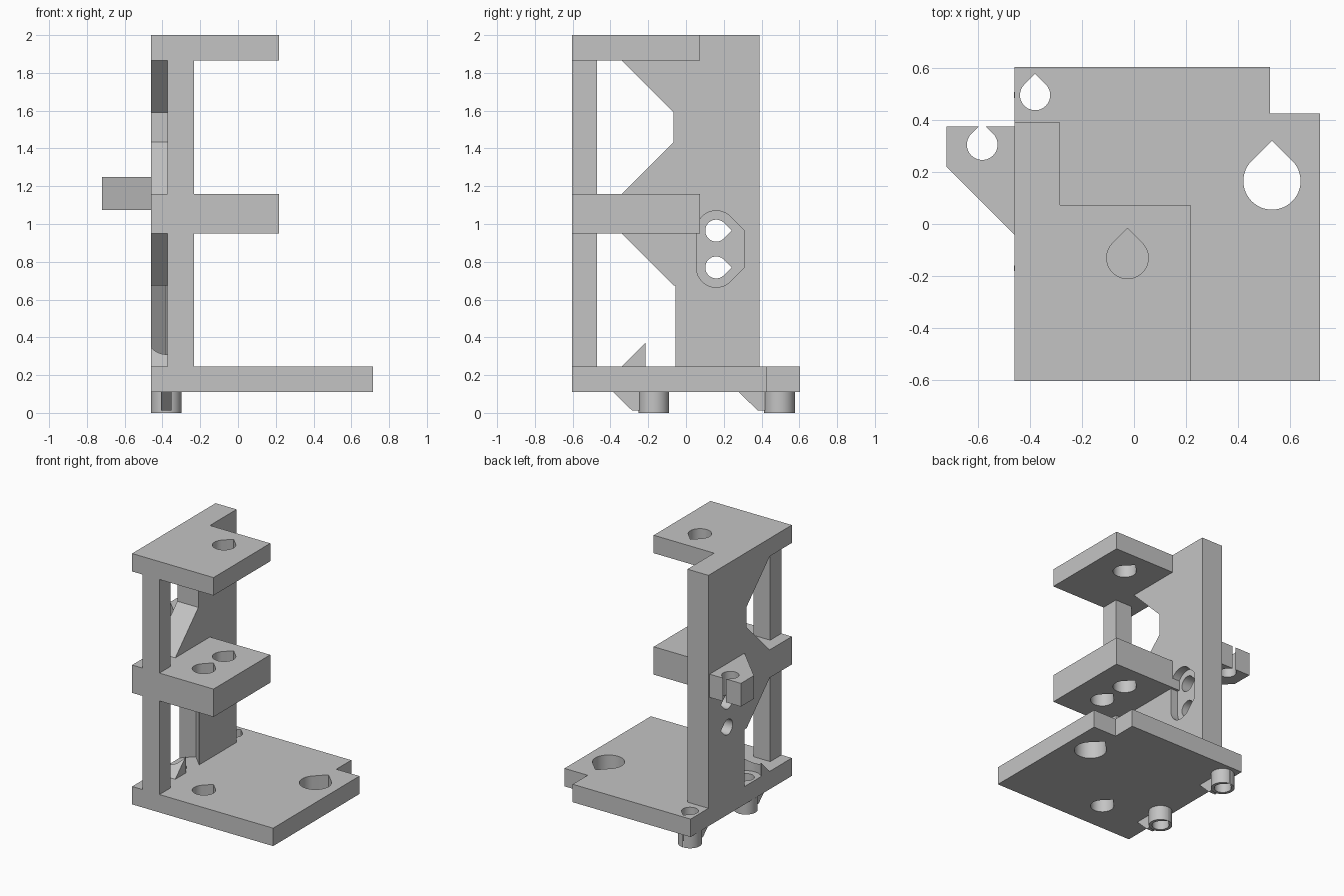
import bpy
import bmesh
from math import sin, cos, radians, sqrt

cube = bpy.data.objects.get("Cube")
if cube:
    bpy.data.objects.remove(cube, do_unlink=True)

grey = bpy.data.materials.new("plain grey")
grey.use_nodes = True
grey.diffuse_color = (0.55, 0.55, 0.55, 1)
grey.node_tree.nodes["Principled BSDF"].inputs["Base Color"].default_value = (0.55, 0.55, 0.55, 1)


def prism(name, outline, lo, hi, axis="z"):
    """Extrude an outline: (x, y) along z, or (y, z) along x."""
    bm = bmesh.new()
    place = (lambda a, b: (a, b, lo)) if axis == "z" else (lambda a, b: (lo, a, b))
    face = bm.faces.new([bm.verts.new(place(a, b)) for a, b in outline])
    top = bmesh.ops.extrude_face_region(bm, geom=[face])["geom"]
    move = (0, 0, hi - lo) if axis == "z" else (hi - lo, 0, 0)
    bmesh.ops.translate(bm, vec=move, verts=[v for v in top if isinstance(v, bmesh.types.BMVert)])
    bmesh.ops.recalc_face_normals(bm, faces=bm.faces[:])
    mesh = bpy.data.meshes.new(name)
    bm.to_mesh(mesh)
    bm.free()
    mesh.materials.append(grey)
    obj = bpy.data.objects.new(name, mesh)
    bpy.context.collection.objects.link(obj)
    return obj


def rect(x0, x1, y0, y1):
    return [(x0, y0), (x1, y0), (x1, y1), (x0, y1)]


def arc(cx, cy, r, start, end, steps=36):
    angles = [radians(start + (end - start) * i / steps) for i in range(steps + 1)]
    return [(cx + r * cos(a), cy + r * sin(a)) for a in angles]


def teardrop(cx, cy, r, turn=90):
    """Circle with a right-angled point in the direction of turn."""
    t = radians(turn)
    tip = (cx + r * sqrt(2) * cos(t), cy + r * sqrt(2) * sin(t))
    return arc(cx, cy, r, turn + 45, turn + 315) + [tip]


def cut(obj, *cutters):
    for cutter in cutters:
        cutter.hide_render = True
        mod = obj.modifiers.new("cut", "BOOLEAN")
        mod.operation = "DIFFERENCE"
        mod.solver = "EXACT"
        mod.object = cutter
        bpy.context.view_layer.objects.active = obj
        bpy.ops.object.modifier_apply(modifier=mod.name)
        bpy.data.objects.remove(cutter, do_unlink=True)


def hole(x, y, r, lo=-0.1, hi=2.1):
    return prism("hole_cutter", teardrop(x, y, r), lo, hi)


# Main dimensions
LEFT, RIGHT, FRONT, BACK = -0.46, 0.218, -0.603, 0.603
SHELF_BACK, WALL_BACK, WALL_IN = 0.073, 0.39, -0.285
BASE_LO, BASE_HI = 0.11, 0.245
MID_LO, MID_HI, TOP_LO = 0.95, 1.16, 1.865
PEG_X, PEG_YS = -0.38, (-0.17, 0.495)
PIN_X, PIN_FRONT, PIN_BACK = -0.025, -0.37, -0.13

# Base plate with a notched back corner
base = prism("base_plate", [(LEFT, FRONT), (0.715, FRONT), (0.715, 0.425),
                            (0.522, 0.425), (0.522, BACK), (LEFT, BACK)], BASE_LO, BASE_HI)
cut(base, hole(0.53, 0.165, 0.11), hole(PIN_X, PIN_FRONT, 0.08),
    *[hole(PEG_X, y, 0.058) for y in PEG_YS])

# Middle and top shelves
shelf = rect(LEFT, RIGHT, FRONT, SHELF_BACK)
middle = prism("middle_shelf", shelf, MID_LO, MID_HI)
cut(middle, hole(PIN_X, PIN_FRONT, 0.08), hole(PIN_X, PIN_BACK, 0.08))
top = prism("top_shelf", shelf, TOP_LO, 2)
cut(top, hole(PIN_X, PIN_BACK, 0.08))

# Front posts
for name, lo, hi in (("lower_post", BASE_HI, MID_LO), ("upper_post", MID_HI, TOP_LO)):
    prism(name, rect(-0.373, -0.232, FRONT, -0.47), lo, hi)

# Side wall with chamfered openings
EDGE, TOE = -0.065, -0.34
wall = prism("side_wall", [
    (WALL_BACK, BASE_HI), (WALL_BACK, 2), (SHELF_BACK, 2), (SHELF_BACK, TOP_LO),
    (TOE, TOP_LO), (EDGE, 1.59), (EDGE, 1.435), (TOE, MID_HI),
    (SHELF_BACK, MID_HI), (SHELF_BACK, MID_LO),
    (TOE, MID_LO), (EDGE, 0.675), (EDGE, 0.52), (TOE, BASE_HI)], LEFT, WALL_IN, "x")

# Tool clearance above the front peg
R = 0.105
clearance = prism("clearance_cutter", arc(PEG_X, PEG_YS[0], R, 180, 360)
                  + [(PEG_X + R, EDGE), (PEG_X, EDGE + R), (PEG_X - R, EDGE)], 0.2, 0.675)

# Recessed pocket with two screw holes through the wall
Y, Z_LO, Z_HI = 0.16, 0.77, 0.965
tip = Y + R * sqrt(2)
pocket = prism("pocket_cutter", arc(Y, Z_HI, R, 45, 180) + arc(Y, Z_LO, R, 180, 315)
               + [(tip, Z_LO), (tip, Z_HI)], -0.345, -0.2, "x")
screws = [prism("screw_cutter", teardrop(Y, z, 0.058, 0), -0.6, -0.2, "x") for z in (Z_LO, Z_HI)]
cut(wall, clearance, pocket, *screws)

# Outer lug with a hole that breaks through its back face
lug = prism("outer_lug", [(LEFT, -0.04), (LEFT, 0.375), (-0.72, 0.375), (-0.72, 0.22)], 1.075, 1.25)
cut(lug, hole(-0.583, 0.305, 0.059))

# Hollow pegs under the base, each with a small sloped rib
for side, y in zip(("front", "back"), PEG_YS):
    peg = prism(side + "_peg", arc(PEG_X, y, 0.081, 0, 350, 35), 0, BASE_LO)
    cut(peg, hole(PEG_X, y, 0.058))
    prism(side + "_peg_rib", [(y - 0.215, BASE_LO), (y - 0.115, 0.012),
                              (y - 0.068, 0.012), (y - 0.068, BASE_LO)], -0.408, -0.353, "x")

# Smooth the round surfaces, keep the edges sharp
for obj in bpy.context.scene.objects:
    obj.select_set(obj.type == "MESH")
bpy.context.view_layer.objects.active = base
bpy.ops.object.shade_smooth_by_angle(angle=radians(30))
